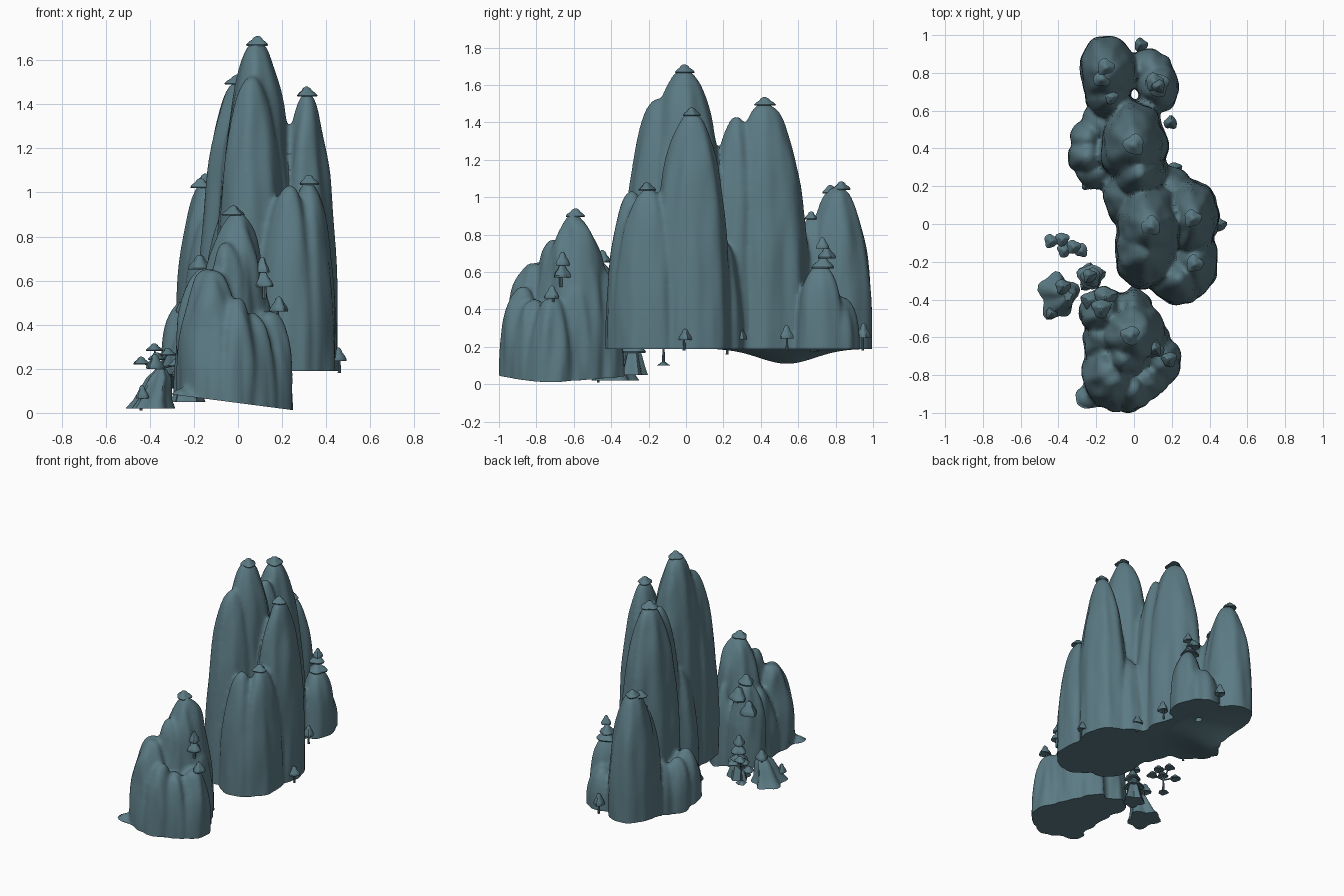
import bpy, bmesh, math, random
from mathutils import Vector, noise

random.seed(4)
if "Cube" in bpy.data.objects:
    bpy.data.objects.remove(bpy.data.objects["Cube"], do_unlink=True)

stone = bpy.data.materials.new("slate_teal")
stone.use_nodes = True
COLOUR = (0.105, 0.195, 0.23, 1)
stone.diffuse_color = COLOUR
stone.node_tree.nodes["Principled BSDF"].inputs["Base Color"].default_value = COLOUR


def finish(bm, name):
    mesh = bpy.data.meshes.new(name)
    bmesh.ops.recalc_face_normals(bm, faces=bm.faces)
    bm.to_mesh(mesh)
    bm.free()
    mesh.materials.append(stone)
    obj = bpy.data.objects.new(name, mesh)
    bpy.context.collection.objects.link(obj)
    return obj


def smooth(obj, angle=40):
    bpy.ops.object.select_all(action="DESELECT")
    obj.select_set(True)
    bpy.context.view_layer.objects.active = obj
    bpy.ops.object.shade_smooth_by_angle(angle=math.radians(angle))


def loft(bm, rings):
    """Skin closed rings of points and cap both ends."""
    loops = [[bm.verts.new(p) for p in ring] for ring in rings]
    n = len(loops[0])
    for a, b in zip(loops, loops[1:]):
        for i in range(n):
            j = (i + 1) % n
            bm.faces.new((a[i], a[j], b[j], b[i]))
    bm.faces.new(loops[0][::-1])
    bm.faces.new(loops[-1])


def ring(x, y, z, rx, ry, n, wave=lambda a: 1):
    angles = [math.tau * i / n for i in range(n)]
    return [(x + rx * wave(a) * math.cos(a), y + ry * wave(a) * math.sin(a), z)
            for a in angles]


def tower(bm, x, y, top, rx, ry, base):
    """Domed stone pillar with vertical flutes."""
    p, q = random.uniform(0, 6), random.uniform(0, 6)
    wave = lambda a: 1 + 0.03 * math.sin(3 * a + p) + 0.03 * math.sin(7 * a + q)
    rings = [ring(x, y, base - 0.12, rx, ry, 40, wave)]
    for i in range(25):
        t = math.sin(math.pi / 2 * i / 24.5)
        r = (1 - t ** 2.35) ** 0.5
        rings.append(ring(x, y, base + (top - base) * t, rx * r, ry * r, 40, wave))
    loft(bm, rings)


def rock_group(name, towers, base, floor, rough):
    """Fuse pillars into one rock, weather it and trim its underside."""
    bm = bmesh.new()
    for t in towers:
        tower(bm, *t, base)
    obj = finish(bm, name)
    remesh = obj.modifiers.new("fuse", "REMESH")
    remesh.mode = "VOXEL"
    remesh.voxel_size = 0.013
    soften = obj.modifiers.new("soften", "SMOOTH")
    soften.iterations = 4
    graph = bpy.context.evaluated_depsgraph_get()
    fused = bpy.data.meshes.new_from_object(obj.evaluated_get(graph))
    obj.modifiers.clear()
    obj.data = fused
    fused.materials.clear()
    fused.materials.append(stone)
    normals = [v.normal.copy() for v in fused.vertices]
    for v, n in zip(fused.vertices, normals):
        # stretched noise keeps the weathering mostly vertical
        spot = Vector((v.co.x * 14, v.co.y * 14, v.co.z * 3))
        v.co += n * rough * noise.noise(spot)
        v.co.z = max(v.co.z, floor(v.co.x, v.co.y))
    smooth(obj, 50)


def canopy(bm, x, y, z, r, h):
    """Rounded, sagging crown with a wavy rim."""
    p = random.uniform(0, 6)
    wave = lambda a: 1 + 0.12 * math.sin(3 * a + p) + 0.06 * math.sin(5 * a)
    steps = ((0.5, 0.1), (0.95, 0), (1, 0.12), (0.82, 0.36), (0.5, 0.62),
             (0.36, 0.85), (0.12, 1))
    loft(bm, [ring(x, y, z + h * k, r * s, r * s, 18, wave) for s, k in steps])


def trunk(bm, a, b, r):
    a, b = Vector(a), Vector(b)
    turn = (b - a).to_track_quat("Z", "Y")
    loft(bm, [[p + turn @ Vector(v) for v in ring(0, 0, 0, s, s, 8)]
              for p, s in ((a, r), (b, r * 0.6))])


def tree(name, x, y, z, h, r, tiers):
    bm = bmesh.new()
    trunk(bm, (x, y, z - 0.02), (x, y, z + h * 0.6), r * 0.22)
    low = z + h * 0.4 if tiers == 1 else z + h * 0.2
    step = (z + h - low) / tiers
    for i in range(tiers):
        lean = random.uniform(-0.2, 0.2) * r
        canopy(bm, x + lean, y - lean, low + i * step, r * (1 - 0.22 * i), step * 1.12)
    smooth(finish(bm, name))


# Tall peaks: x, y, top, radius x, radius y
main_towers = [
    (0.085, -0.01, 1.69, 0.185, 0.24), (0.06, -0.145, 1.53, 0.165, 0.2),
    (0.31, 0.03, 1.45, 0.14, 0.21), (0.32, -0.2, 1.05, 0.125, 0.18),
    (0.23, -0.29, 1.03, 0.14, 0.14), (0.0, 0.42, 1.51, 0.18, 0.235),
    (0.03, 0.27, 1.43, 0.15, 0.16), (-0.14, 0.81, 1.06, 0.15, 0.19),
    (-0.13, 0.67, 0.9, 0.12, 0.12), (0.13, 0.72, 0.65, 0.11, 0.125),
    (0.09, 0.82, 0.47, 0.115, 0.11), (-0.25, 0.46, 0.48, 0.09, 0.09),
    (-0.25, 0.36, 0.51, 0.1, 0.1), (-0.19, 0.28, 0.42, 0.11, 0.1),
    (-0.16, 0.54, 0.46, 0.12, 0.12), (-0.17, 0.42, 0.4, 0.12, 0.16),
    (-0.03, 0.14, 0.95, 0.13, 0.16), (0.2, 0.17, 0.8, 0.12, 0.13),
]


def main_floor(x, y):
    side = min(max((0.08 - x) / 0.33, 0), 1)
    return 0.19 - 0.08 * side * math.exp(-((y - 0.54) / 0.21) ** 2)


rock_group("tall_peaks", main_towers, 0.19, main_floor, 0.009)

# Front hill
hill_towers = [
    (-0.01, -0.59, 0.91, 0.165, 0.19), (-0.12, -0.8, 0.66, 0.15, 0.19),
    (0.14, -0.72, 0.47, 0.11, 0.13), (-0.16, -0.47, 0.67, 0.125, 0.13),
    (-0.05, -0.71, 0.78, 0.11, 0.12), (0.07, -0.82, 0.46, 0.11, 0.11),
    (-0.01, -0.88, 0.52, 0.11, 0.115), (0.0, -0.45, 0.62, 0.1, 0.11),
    (0.1, -0.6, 0.55, 0.09, 0.11), (-0.24, -0.92, 0.11, 0.07, 0.06),
    (-0.15, -0.62, 0.56, 0.12, 0.14),
]
rock_group("front_hill", hill_towers, 0.04, lambda x, y: 0.045 - 0.13 * x, 0.02)

# Low outcrop with splayed foot, leaning towards the hill
bm = bmesh.new()
splay = lambda a: 1 + 0.14 * math.sin(5 * a) + 0.1 * math.sin(3 * a + 1)
steps = ((1, 0.02), (0.78, 0.06), (0.64, 0.11), (0.5, 0.16), (0.2, 0.2))
loft(bm, [ring(-0.41 + 0.3 * z, -0.38, z, 0.1 * s, 0.12 * s, 30, splay)
          for s, z in steps])
smooth(finish(bm, "low_outcrop"))
bm = bmesh.new()
loft(bm, [ring(-0.23, -0.28, z, s, s, 20, splay)
          for s, z in ((0.07, 0.05), (0.055, 0.1), (0.04, 0.16), (0.015, 0.2))])
smooth(finish(bm, "outcrop_foot"))

# Crowns sitting on the summits
for i, (x, y, top, r) in enumerate((
        (0.09, -0.01, 1.665, 0.05), (0.31, 0.03, 1.435, 0.045), (0.32, -0.21, 1.035, 0.045),
        (0.0, 0.42, 1.49, 0.055), (-0.15, 0.83, 1.04, 0.045), (-0.17, 0.77, 1.02, 0.045),
        (-0.02, -0.59, 0.895, 0.05), (-0.12, 0.67, 0.88, 0.035))):
    bm = bmesh.new()
    canopy(bm, x, y, top, r, 0.045)
    smooth(finish(bm, f"summit_crown_{i + 1}"))

# Trees: x, y, foot, height, radius, tiers
for i, spec in enumerate((
        (0.46, -0.01, 0.2, 0.09, 0.035, 1), (0.19, 0.54, 0.2, 0.11, 0.035, 1),
        (0.04, 0.945, 0.2, 0.12, 0.035, 1), (0.12, -0.67, 0.54, 0.16, 0.045, 2),
        (0.18, -0.71, 0.42, 0.1, 0.04, 1), (0.12, 0.74, 0.58, 0.2, 0.06, 3),
        (-0.23, -0.28, 0.12, 0.23, 0.065, 3), (-0.15, -0.39, 0.5, 0.13, 0.06, 1),
        (-0.22, -0.41, 0.4, 0.14, 0.055, 1), (-0.17, -0.45, 0.61, 0.1, 0.05, 1),
        (-0.37, -0.34, 0.16, 0.1, 0.04, 1), (-0.44, -0.47, 0.03, 0.09, 0.03, 1),
        (0.22, 0.29, 0.2, 0.1, 0.035, 1), (-0.25, 0.22, 0.18, 0.1, 0.035, 1))):
    tree(f"tree_{i + 1}", *spec)

# Spreading tree standing apart
bm = bmesh.new()
fork = (-0.36, -0.12, 0.2)
trunk(bm, (-0.36, -0.12, 0.1), fork, 0.009)
loft(bm, [ring(-0.36, -0.12, z, s, s, 12, splay) for s, z in ((0.035, 0.1), (0.008, 0.12))])
for x, y, z in ((-0.44, -0.09, 0.22), (-0.38, -0.08, 0.28), (-0.37, -0.14, 0.24),
                (-0.32, -0.12, 0.26), (-0.28, -0.14, 0.21)):
    trunk(bm, fork, (x, y, z + 0.01), 0.007)
    canopy(bm, x, y, z, 0.036, 0.035)
smooth(finish(bm, "spreading_tree"))
